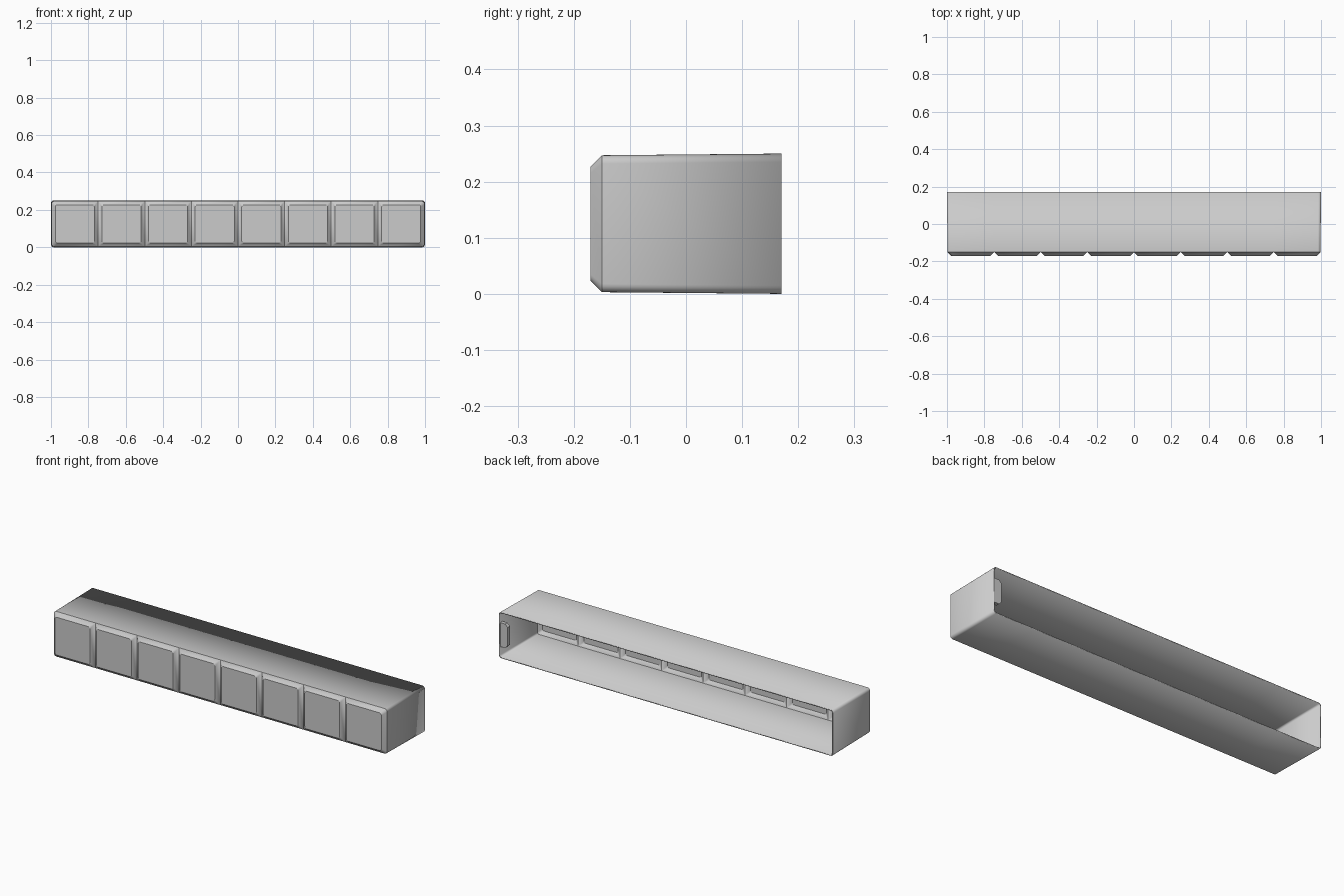
import bpy, bmesh, math

old = bpy.data.objects.get("Cube")
if old:
    bpy.data.objects.remove(old, do_unlink=True)

grey = bpy.data.materials.new("light_grey")
grey.use_nodes = True
colour = (0.6, 0.6, 0.6, 1)
grey.diffuse_color = colour
grey.node_tree.nodes["Principled BSDF"].inputs["Base Color"].default_value = colour

PANELS = 8
ARC = 5
RADIUS = 0.015
BACK, GROOVE, FRONT = 0.17, -0.15, -0.17
BEVEL = 0.02


def outline(x0, x1, z0, z1, y, radii, splits=1):
    """Rounded rectangle facing the front, with evenly split long sides."""
    corners = [(x0, z0, 1, 1, 180), (x1, z0, -1, 1, 270),
               (x1, z1, -1, -1, 0), (x0, z1, 1, -1, 90)]
    points = []
    for k, ((x, z, sx, sz, start), r) in enumerate(zip(corners, radii)):
        for i in range(ARC + 1):
            a = math.radians(start + 90 * i / ARC)
            points.append((x + sx * r + r * math.cos(a), y,
                           z + sz * r + r * math.sin(a)))
        if k % 2 == 0:
            for i in range(1, splits):
                t = i / splits
                px = x0 + (x1 - x0) * (t if k == 0 else 1 - t)
                points.append((px, y, z))
    return points


def add_ring(bm, points):
    return [bm.verts.new(p) for p in points]


def bridge(bm, a, b):
    n = len(a)
    for i in range(n):
        j = (i + 1) % n
        bm.faces.new((a[i], a[j], b[j], b[i]))


def make_object(name, bm):
    mesh = bpy.data.meshes.new(name)
    bm.to_mesh(mesh)
    bm.free()
    mesh.materials.append(grey)
    obj = bpy.data.objects.new(name, mesh)
    bpy.context.collection.objects.link(obj)
    return obj


# Tapered sleeve, open at the back
bm = bmesh.new()
half, low, high = 0.997, 0.003, 0.247
round_all = [RADIUS] * 4
bridge(bm, add_ring(bm, outline(-1, 1, 0, 0.25, BACK, round_all, PANELS)),
       add_ring(bm, outline(-half, half, low, high, GROOVE, round_all, PANELS)))

# Row of bevelled front panels with V grooves between them
width = 2 * half / PANELS
for p in range(PANELS):
    x0 = -half + p * width
    x1 = x0 + width
    left = RADIUS if p == 0 else 0
    right = RADIUS if p == PANELS - 1 else 0
    base = add_ring(bm, outline(x0, x1, low, high, GROOVE, (left, right, right, left)))
    top = add_ring(bm, outline(x0 + BEVEL, x1 - BEVEL, low + BEVEL, high - BEVEL,
                               FRONT, [0.012] * 4))
    bridge(bm, base, top)
    bm.faces.new(top)
bmesh.ops.remove_doubles(bm, verts=bm.verts, dist=0.0001)
shell = make_object("cover_shell", bm)

bpy.ops.object.select_all(action='DESELECT')
shell.select_set(True)
bpy.context.view_layer.objects.active = shell
bpy.ops.object.shade_smooth_by_angle(angle=math.radians(30))

# Thin wall
wall = shell.modifiers.new("wall", 'SOLIDIFY')
wall.thickness = 0.006
wall.offset = -1

# Small chamfered tab on the inside of one end wall
bm = bmesh.new()
profile = [(0.995, 0.06), (0.995, 0.19), (0.965, 0.19), (0.95, 0.175),
           (0.95, 0.075), (0.965, 0.06)]
face = bm.faces.new([bm.verts.new((x, BACK - 0.002, z)) for x, z in profile])
moved = bmesh.ops.extrude_face_region(bm, geom=[face])["geom"]
bmesh.ops.translate(bm, vec=(0, -0.02, 0),
                    verts=[v for v in moved if isinstance(v, bmesh.types.BMVert)])
bmesh.ops.recalc_face_normals(bm, faces=bm.faces)
make_object("inner_tab", bm)
